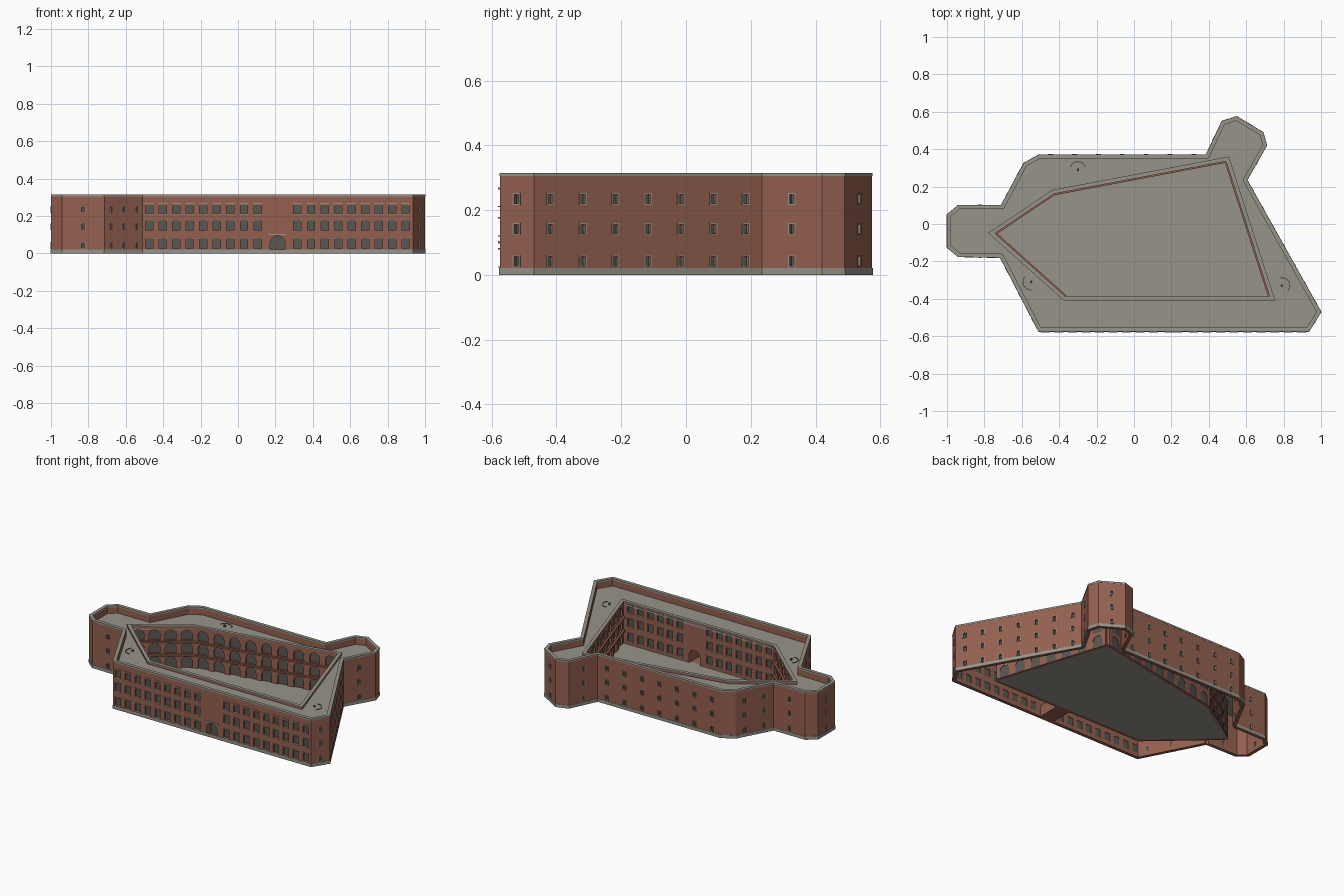
import bpy, bmesh, math
from mathutils import Matrix, Vector

if "Cube" in bpy.data.objects:
    bpy.data.objects.remove(bpy.data.objects["Cube"], do_unlink=True)


def material(name, r, g, b):
    m = bpy.data.materials.new(name)
    m.use_nodes = True
    m.diffuse_color = (r, g, b, 1)
    m.node_tree.nodes["Principled BSDF"].inputs["Base Color"].default_value = (r, g, b, 1)
    return m


BRICK = material("red brick", 0.30, 0.118, 0.08)
STONE = material("grey stone", 0.31, 0.295, 0.25)
DARK = material("dark opening", 0.10, 0.095, 0.085)

ROOF, TOP, THICK = 0.265, 0.315, 0.02
FLAT = Matrix.Identity(4)


def prism(name, loops, low, high, mat, frame=FLAT):
    """Fill 2D loops (inner loops become holes) and extrude from low to high."""
    cu = bpy.data.curves.new(name, 'CURVE')
    cu.dimensions, cu.fill_mode = '2D', 'BOTH'
    cu.extrude = (high - low) / 2
    for loop in loops:
        sp = cu.splines.new('POLY')
        sp.points.add(len(loop) - 1)
        for p, (x, y) in zip(sp.points, loop):
            p.co = (x, y, 0, 1)
        sp.use_cyclic_u = True
    temp = bpy.data.objects.new(name, cu)
    bpy.context.collection.objects.link(temp)
    bpy.context.view_layer.update()
    deps = bpy.context.evaluated_depsgraph_get()
    me = bpy.data.meshes.new_from_object(temp.evaluated_get(deps))
    bpy.data.objects.remove(temp, do_unlink=True)
    bm = bmesh.new()
    bm.from_mesh(me)
    bmesh.ops.remove_doubles(bm, verts=bm.verts, dist=1e-5)
    bmesh.ops.recalc_face_normals(bm, faces=bm.faces)
    for f in bm.faces:
        f.smooth = False
    bm.to_mesh(me)
    bm.free()
    me.materials.clear()
    me.materials.append(mat)
    ob = bpy.data.objects.new(name, me)
    ob.matrix_world = frame @ Matrix.Translation((0, 0, (low + high) / 2))
    bpy.context.collection.objects.link(ob)
    return ob


def rect(cx, z, w, h):
    return [(cx - w / 2, z), (cx + w / 2, z), (cx + w / 2, z + h), (cx - w / 2, z + h)]


def arch(cx, z, w, h, steps=10):
    r = w / 2
    top = [(cx + r * math.cos(math.pi * i / steps), z + h - r + r * math.sin(math.pi * i / steps))
           for i in range(steps + 1)]
    return [(cx - r, z), (cx + r, z)] + top


def offset(poly, t):
    """Mitred offset to the left of the travel direction."""
    out = []
    for i, p in enumerate(poly):
        a, b, c = Vector(poly[i - 1]), Vector(p), Vector(poly[(i + 1) % len(poly)])
        d, e = (b - a).normalized(), (c - b).normalized()
        n, m = Vector((-d.y, d.x)), Vector((-e.y, e.x))
        q = b + (n + m) * t / (1 + n.dot(m))
        out.append((q.x, q.y))
    return out


def wall_frame(a, b):
    """Local x runs along the wall, y is up, z faces out of the wall."""
    d = Vector((b[0] - a[0], b[1] - a[1], 0))
    length = d.length
    d.normalize()
    m = Matrix((d, (0, 0, 1), (d.y, -d.x, 0))).transposed().to_4x4()
    m.translation = (a[0], a[1], 0)
    return m, length


def wall(name, a, b, height, holes, panes=None):
    frame, length = wall_frame(a, b)
    face = [(0, 0), (length, 0), (length, height), (0, height)]
    prism(name, [face] + holes, -THICK, 0, BRICK, frame)
    panes = holes if panes is None else panes
    if panes:
        prism(name + "_panes", panes, -0.017, -0.011, DARK, frame)
    return frame, length


# Plan outlines: fort anticlockwise, courtyard clockwise
outer = [(-.51, -.575), (.935, -.575), (1, -.47), (.605, .235), (.71, .42), (.69, .49),
         (.55, .575), (.47, .55), (.385, .37), (-.51, .37), (-.59, .325), (-.71, .1),
         (-.94, .1), (-1, .05), (-1, -.125), (-.94, -.175), (-.715, -.18)]
loopholes = [0, 1, 7, 1, 0, 1, 0, 1, 7, 0, 2, 1, 0, 1, 0, 1, 3]
yard = [(-.75, -.05), (-.43, .165), (.495, .34), (.73, -.39), (-.37, -.39)]
arcades = [4, 9, 7, 0, 5]
GATE = 0.212
big_x = [s + i * 0.0723 for s in (-.474, .318) for i in range(9)]
big_rows = (.026, .122, .212)


def big_windows(to_local, keep):
    """Tall rectangular windows with their lintels and sills."""
    spots = [(to_local(x), z) for x in big_x if keep(x) for z in big_rows]
    holes = [rect(s, z, .04, .052) for s, z in spots]
    trim = [rect(s, z + .052, .048, .005) for s, z in spots]
    trim += [rect(s, z - .003, .044, .003) for s, z in spots]
    return holes, trim


# Front wall with the gate
holes, trim = big_windows(lambda x: x - outer[0][0], lambda x: True)
g = GATE - outer[0][0]
gate = arch(g, .002, .08, .092)
frame, _ = wall("front_wall", outer[0], outer[1], TOP - .01, holes + [gate], holes)
prism("front_window_trim", trim + [rect(g, .097, .096, .007)], -.002, .005, STONE, frame)
depth = yard[3][1] - outer[0][1]
prism("gate_passage", [arch(g, 0, .1, .104), arch(g, .002, .08, .092)],
      -depth + .001, -.001, BRICK, frame)
prism("gate_door", [gate], -.06, -.05, DARK, frame)

# Other outer walls with small framed loopholes
for i in range(1, len(outer)):
    a, b, n = outer[i], outer[(i + 1) % len(outer)], loopholes[i]
    length = wall_frame(a, b)[1]
    spots = [((k + .5) * length / n, z) for k in range(n) for z in (.028, .128, .22)]
    holes = [rect(s, z, .016, .028) for s, z in spots]
    frame, _ = wall(f"outer_wall_{i}", a, b, TOP - .01, holes)
    if spots:
        rims = [rect(s, z - .004, .026, .036) for s, z in spots]
        prism(f"loophole_frames_{i}", rims + holes, -.003, .003, STONE, frame)

# Courtyard walls: arcades in three tiers, windows on the gate side
for i, n in enumerate(arcades):
    a, b = yard[i], yard[(i + 1) % len(yard)]
    if n:
        length = wall_frame(a, b)[1]
        holes = [arch((k + .5) * length / n, z, .066, h) for k in range(n)
                 for z, h in ((.004, .076), (.1, .068), (.187, .068))]
        frame, _ = wall(f"arcade_{i}", a, b, ROOF, holes)
        for z in (.086, .173):
            prism(f"arcade_ledge_{i}", [rect(length / 2, z, length, .01)], -.002, .012, BRICK, frame)
    else:
        holes, trim = big_windows(lambda x: a[0] - x, lambda x: -.34 < x < .7)
        gate = arch(a[0] - GATE, .002, .08, .092)
        frame, _ = wall("courtyard_gate_wall", a, b, ROOF, holes + [gate], holes)
        prism("courtyard_window_trim", trim, -.002, .004, STONE, frame)

# Ground, plinth, roof terrace, parapet and curb
prism("courtyard_floor", [offset(yard, .015)], 0, .004, STONE)
prism("plinth", [offset(outer, -.002), offset(outer, .004)], 0, .021, STONE)
prism("roof_terrace", [offset(outer, .01), yard], ROOF - .012, ROOF, STONE)
prism("parapet", [offset(outer, .001), offset(outer, THICK)], ROOF - .01, TOP - .01, BRICK)
prism("parapet_cap", [offset(outer, -.001), offset(outer, THICK + .001)], TOP - .01, TOP, STONE)
prism("courtyard_curb", [yard, offset(yard, .016)], ROOF - .002, ROOF + .012, BRICK)
prism("courtyard_curb_cap", [offset(yard, -.004), offset(yard, .018)],
      ROOF + .012, ROOF + .018, STONE)

# Curved gun tracks with pivots on the terrace
for x, y, turn in ((.79, -.33, .5), (-.55, -.31, 3.6), (-.3, .29, 1.57)):
    place = Matrix.Translation((x, y, ROOF)) @ Matrix.Rotation(turn, 4, 'Z')
    ends = [(r, [math.radians(t) for t in range(-70, 71, 14)]) for r in (.04, .046)]
    inner, rim = [[(r * math.cos(t), r * math.sin(t)) for t in ts] for r, ts in ends]
    prism("gun_track", [rim + inner[::-1]], -.001, .003, DARK, place)
    prism("gun_pivot", [rect(0, -.006, .012, .012)], -.001, .01, DARK, place)
